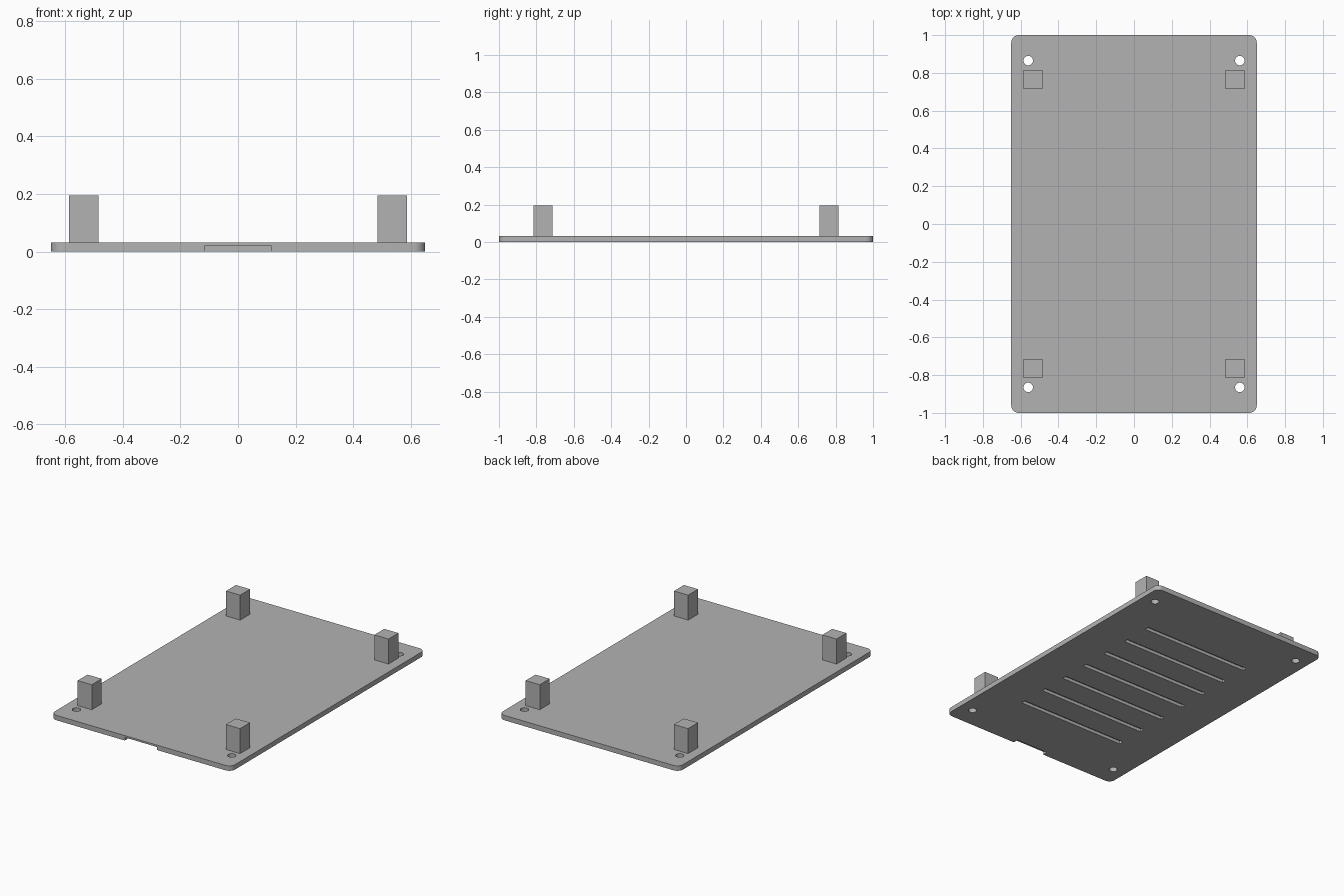
import bpy, bmesh
from math import pi
from mathutils import Matrix, Vector

old = bpy.data.objects.get("Cube")
if old:
    bpy.data.objects.remove(old, do_unlink=True)

HALF_X, THICK = 0.65, 0.032
RECESS = 0.02

grey = bpy.data.materials.new("light grey plastic")
grey.use_nodes = True
grey.diffuse_color = (0.45, 0.45, 0.45, 1)
grey.node_tree.nodes["Principled BSDF"].inputs["Base Color"].default_value = (0.45, 0.45, 0.45, 1)


def add_box(bm, low, high):
    low, high = Vector(low), Vector(high)
    matrix = Matrix.Translation((low + high) / 2) @ Matrix.Diagonal((*(high - low), 1))
    return bmesh.ops.create_cube(bm, size=1, matrix=matrix)["verts"]


def finish(bm, name):
    bmesh.ops.recalc_face_normals(bm, faces=bm.faces)
    mesh = bpy.data.meshes.new(name)
    bm.to_mesh(mesh)
    bm.free()
    mesh.materials.append(grey)
    obj = bpy.data.objects.new(name, mesh)
    bpy.context.collection.objects.link(obj)
    return obj


# Base plate with rounded vertical corners
bm = bmesh.new()
add_box(bm, (-HALF_X, -1, 0), (HALF_X, 1, THICK))
corners = [e for e in bm.edges if abs(e.verts[0].co.z - e.verts[1].co.z) > 0.01]
bmesh.ops.bevel(bm, geom=corners, offset=0.04, segments=8, profile=0.5, affect='EDGES')
plate = finish(bm, "base_plate")

# Cutters: screw holes, underside vent grooves and front thumb notch
bm = bmesh.new()
for x in (-0.56, 0.56):
    for y in (-0.865, 0.865):
        bmesh.ops.create_cone(bm, cap_ends=True, segments=32, radius1=0.025, radius2=0.025,
                              depth=0.2, matrix=Matrix.Translation((x, y, 0)))
for i in range(-3, 4):
    y = i * 0.195
    add_box(bm, (-0.39, y - 0.015, -0.05), (0.39, y + 0.015, RECESS))
add_box(bm, (-0.117, -1.05, -0.05), (0.117, -0.965, RECESS))
cutter = finish(bm, "plate_cutter")
cutter.hide_render = True

cut = plate.modifiers.new("cutouts", 'BOOLEAN')
cut.object = cutter
cut.operation = 'DIFFERENCE'
cut.solver = 'EXACT'

# Bake the cut so the rounded corners and holes can be shaded smoothly
bpy.ops.object.select_all(action='DESELECT')
bpy.context.view_layer.objects.active = plate
plate.select_set(True)
bpy.ops.object.modifier_apply(modifier=cut.name)
bpy.data.objects.remove(cutter, do_unlink=True)
bpy.ops.object.shade_smooth_by_angle(angle=pi / 6)

# Four square support posts
for side, x in (("right", -0.535), ("left", 0.535)):
    for end, y in (("front", -0.765), ("back", 0.765)):
        bm = bmesh.new()
        add_box(bm, (x - 0.051, y - 0.051, THICK), (x + 0.051, y + 0.051, 0.195))
        finish(bm, f"{end}_{side}_post")
